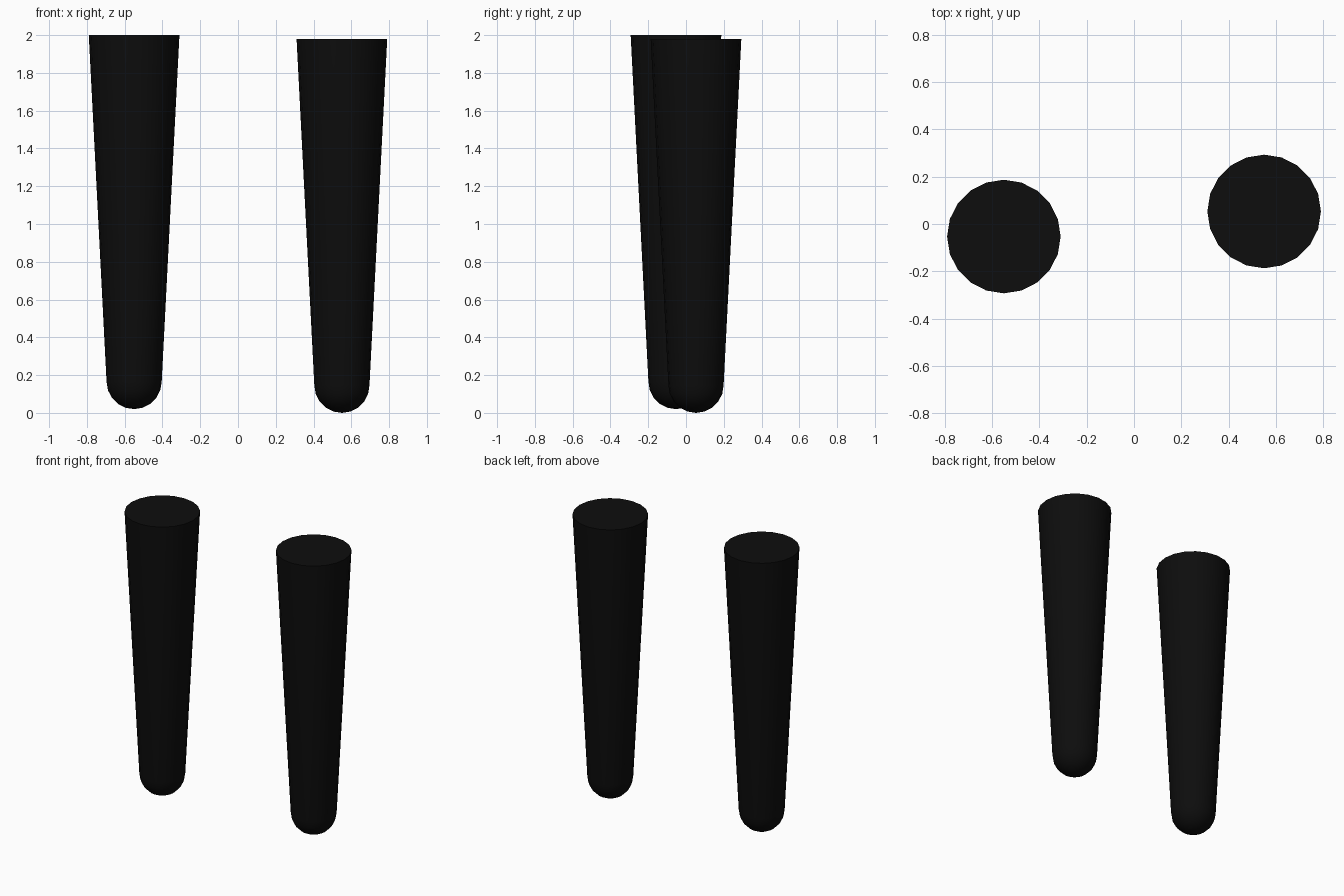
import bpy, bmesh, math

if "Cube" in bpy.data.objects:
    bpy.data.objects.remove(bpy.data.objects["Cube"])

SIDES = 20
TOP_R, TIP_R, HEIGHT = 0.24, 0.146, 1.98

black = bpy.data.materials.new("near_black")
black.diffuse_color = (0.004, 0.004, 0.004, 1)
black.use_nodes = True
black.node_tree.nodes["Principled BSDF"].inputs["Base Color"].default_value = black.diffuse_color


def tapered_peg(name, x, y, z):
    """Tapered round peg with a flat top and a domed tip."""
    # Profile from the dome up to the flat top
    rings = 5
    profile = [(TIP_R * math.sin(a), TIP_R * (1 - math.cos(a)))
               for a in (math.pi / 2 * i / rings for i in range(1, rings + 1))]
    profile.append((TOP_R, HEIGHT))

    bm = bmesh.new()
    tip = bm.verts.new((0, 0, 0))
    loops = [[bm.verts.new((r * math.cos(2 * math.pi * i / SIDES),
                            r * math.sin(2 * math.pi * i / SIDES), h))
              for i in range(SIDES)] for r, h in profile]
    for i in range(SIDES):
        j = (i + 1) % SIDES
        bm.faces.new((tip, loops[0][j], loops[0][i]))
        for low, high in zip(loops, loops[1:]):
            bm.faces.new((low[i], low[j], high[j], high[i]))
    bm.faces.new(loops[-1])  # flat top
    bmesh.ops.recalc_face_normals(bm, faces=bm.faces)

    mesh = bpy.data.meshes.new(name)
    bm.to_mesh(mesh)
    bm.free()
    mesh.materials.append(black)
    obj = bpy.data.objects.new(name, mesh)
    obj.location = (x, y, z)
    bpy.context.collection.objects.link(obj)
    bpy.ops.object.select_all(action='DESELECT')
    obj.select_set(True)
    bpy.context.view_layer.objects.active = obj
    bpy.ops.object.shade_smooth_by_angle(angle=math.radians(35))


# The pair is slightly staggered in depth and height
tapered_peg("left_leg", -0.55, -0.053, 0.02)
tapered_peg("right_leg", 0.55, 0.053, 0.0)
